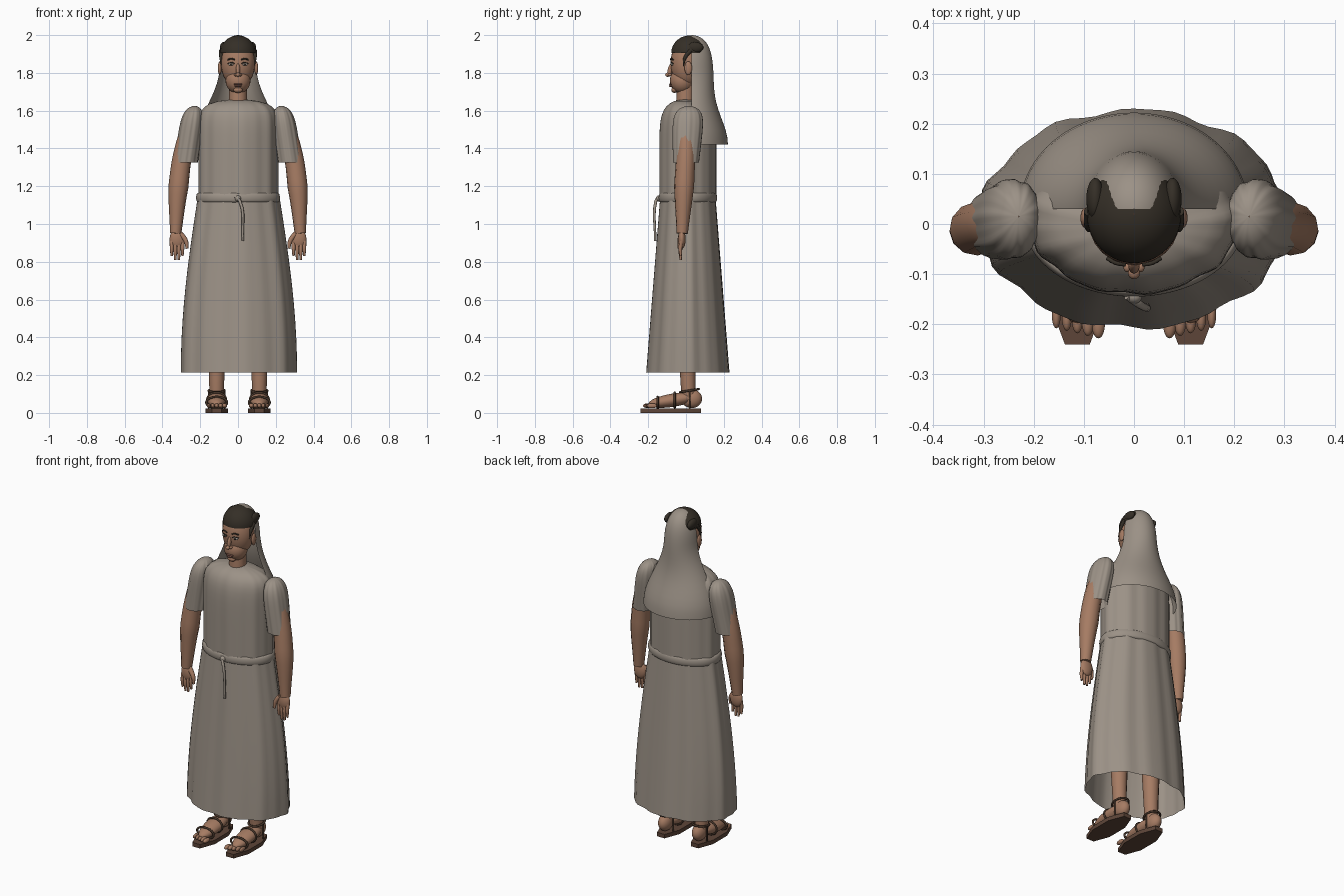
import bpy, bmesh
from math import sin, cos, pi, sqrt
from mathutils import Matrix

if "Cube" in bpy.data.objects:
    bpy.data.objects.remove(bpy.data.objects["Cube"], do_unlink=True)


def material(name, red, green, blue):
    mat = bpy.data.materials.new(name)
    mat.use_nodes = True
    mat.diffuse_color = (red, green, blue, 1)
    mat.node_tree.nodes["Principled BSDF"].inputs["Base Color"].default_value = (red, green, blue, 1)
    return mat


CLOTH = material("linen grey", .33, .285, .24)
SKIN = material("skin tan", .38, .2, .125)
HAIR = material("hair dark", .035, .028, .02)
SOLE = material("sole brown", .11, .06, .04)
STRAP = material("strap brown", .06, .035, .022)
LIPS = material("lip brown", .22, .1, .075)
WHITE = material("eye white", .5, .47, .43)


def finish(name, mesh_builder, mat, sharp_angle=.9):
    mesh = bpy.data.meshes.new(name)
    mesh_builder.to_mesh(mesh)
    mesh_builder.free()
    mesh.materials.append(mat)
    part = bpy.data.objects.new(name, mesh)
    bpy.context.scene.collection.objects.link(part)
    bpy.ops.object.select_all(action="DESELECT")
    part.select_set(True)
    bpy.context.view_layer.objects.active = part
    bpy.ops.object.shade_smooth_by_angle(angle=sharp_angle)


def dome(t, power):
    """Radius factor that stays near one, then closes at t = 1."""
    return sqrt(max(.0001, 1 - t ** power))


def loft(name, shape, mat, pleat=0, side=1, sweep=2 * pi, steps=16, around=72):
    """Stack horizontal ellipses; shape(t) gives x, y, z and the two radii."""
    builder = bmesh.new()
    rows = []
    for i in range(steps + 1):
        x, y, z, wide, deep = shape(sin(pi / 2 * i / steps))
        row = []
        for j in range(around + 1):
            a = sweep * j / around
            ripple = 1 + pleat * (.6 * sin(9 * a + 1) + .4 * sin(16 * a))
            row.append(builder.verts.new((side * (x + wide * ripple * cos(a)), y + deep * ripple * sin(a), z)))
        rows.append(row)
    for low, high in zip(rows, rows[1:]):
        for j in range(around):
            builder.faces.new((low[j], low[j + 1], high[j + 1], high[j]))
    if side < 0:
        bmesh.ops.reverse_faces(builder, faces=builder.faces)
    bmesh.ops.remove_doubles(builder, verts=builder.verts, dist=.00001)
    finish(name, builder, mat)


def ball(name, x, y, z, size, mat, tilt=0):
    builder = bmesh.new()
    bmesh.ops.create_uvsphere(builder, u_segments=24, v_segments=16, radius=1)
    builder.transform(Matrix.Translation((x, y, z)) @ Matrix.Rotation(tilt, 4, "X")
                      @ Matrix.Diagonal((*size, 1)))
    finish(name, builder, mat)


def tube(name, points, radii, mat, side=1, closed=False):
    """Smooth round tube, tapering through the given radii."""
    curve = bpy.data.curves.new(name, "CURVE")
    curve.dimensions = "3D"
    curve.bevel_depth = 1
    curve.resolution_u = 6
    curve.use_fill_caps = True
    spline = curve.splines.new("BEZIER")
    spline.bezier_points.add(len(points) - 1)
    for knot, (x, y, z), radius in zip(spline.bezier_points, points, radii):
        knot.co = (side * x, y, z)
        knot.radius = radius
        knot.handle_left_type = knot.handle_right_type = "AUTO"
    spline.use_cyclic_u = closed
    curve.materials.append(mat)
    bpy.context.scene.collection.objects.link(bpy.data.objects.new(name, curve))


def strap(name, centre, across, along, up, side):
    """Closed leather band around the foot or ankle."""
    x, y, z = centre
    turns = [pi / 6 * i for i in range(12)]
    loop = [(x + across * cos(a), y + along * sin(a), z + up * sin(a)) for a in turns]
    tube(name, loop, [.006] * len(loop), STRAP, side, closed=True)


# Robe: flared pleated skirt, bodice closing over the shoulders, belt
def skirt_shape(t):
    return 0, .01, .215 + .925 * t, .215 + .09 * cos(pi / 2 * t), .218 - .073 * t


def bodice_shape(t):
    return 0, .01 - .015 * t ** 9, 1.14 + .52 * t, .21 * dome(t, 16), .15 * dome(t, 9)


def belt_shape(t):
    swell = .016 * sin(pi * t) ** .3
    return 0, .01, 1.113 + .052 * t, .206 + swell, .139 + swell


loft("skirt", skirt_shape, CLOTH, pleat=.03)
loft("bodice", bodice_shape, CLOTH, pleat=.025)
loft("belt", belt_shape, CLOTH)
ball("belt_knot", 0, -.145, 1.135, (.016, .014, .016), CLOTH)
tube("belt_tail", [(-.015, -.145, 1.145), (.01, -.16, 1.12), (.026, -.163, .91)], [.006, .008, .006], CLOTH)

# Head and face
tube("neck", [(0, -.005, 1.6), (0, 0, 1.76)], [.05, .045], SKIN)
ball("skull", 0, .003, 1.85, (.09, .085, .13), SKIN)
ball("jaw", 0, -.02, 1.76, (.066, .065, .07), SKIN)
ball("chin", 0, -.06, 1.71, (.025, .018, .016), SKIN)
ball("nose_bridge", 0, -.084, 1.815, (.011, .013, .036), SKIN, tilt=-.2)
ball("nose_tip", 0, -.097, 1.79, (.012, .013, .011), SKIN)
ball("upper_lip", 0, -.08, 1.74, (.025, .01, .005), LIPS)
ball("lower_lip", 0, -.08, 1.73, (.02, .01, .006), LIPS)


# Hair cap and the open-fronted veil that spreads over the shoulders
def cap_shape(t):
    return 0, .02, 1.905 + .093 * t, .094 * dome(t, 2), .098 * dome(t, 2)


def veil_shape(t):
    flare = .5 + .5 * cos(pi * min(t / .7, 1))
    crown = dome(t, 8)
    return 0, .03, 1.42 + .58 * t, .1 * crown + .128 * flare, .117 * crown + .075 * flare ** 2


def sleeve_shape(t):
    return .275 - .045 * t, .015 * t, 1.325 + .3 * t, .063 * dome(t, 7), (.068 + .02 * t) * dome(t, 7)


loft("hair_cap", cap_shape, HAIR)
loft("veil", veil_shape, CLOTH, sweep=pi, steps=24)

for side, tag in ((1, "left_"), (-1, "right_")):
    # Eyes, ears and side hair
    ball(tag + "eye", side * .035, -.073, 1.845, (.016, .007, .007), WHITE)
    ball(tag + "iris", side * .035, -.078, 1.845, (.007, .004, .006), HAIR)
    for part, height, thick in (("eyelid", 1.85, .0025), ("eyebrow", 1.87, .004)):
        arc = [(.017, -.081, height), (.035, -.078, height + .005), (.054, -.068, height)]
        tube(tag + part, arc, [thick] * 3, HAIR, side)
    ball(tag + "nostril", side * .013, -.086, 1.79, (.008, .01, .008), SKIN)
    ball(tag + "ear", side * .097, .012, 1.825, (.01, .02, .036), SKIN)
    tube(tag + "sideburn", [(.088, .025, 1.92), (.09, -.005, 1.88), (.086, -.014, 1.835)],
         [.012, .009, .002], HAIR, side)
    ball(tag + "hair_tuft", side * .077, .05, 1.935, (.018, .042, .028), HAIR)

    # Sleeve, arm and hand
    loft(tag + "sleeve", sleeve_shape, CLOTH, pleat=.035, side=side)
    tube(tag + "arm", [(.33, -.02, .95), (.315, -.01, 1.2), (.285, 0, 1.4), (.25, 0, 1.5)],
         [.03, .053, .05, .05], SKIN, side)
    ball(tag + "palm", side * .322, -.022, .92, (.04, .02, .052), SKIN)
    for finger, length in enumerate((.08, .1, .1, .08)):
        x = .294 + .019 * finger
        tube(f"{tag}finger_{finger}", [(x, -.024, .91), (x, -.03, .91 - length / 2), (x, -.028, .91 - length)],
             [.011, .01, .006], SKIN, side)
    tube(tag + "thumb", [(.3, -.026, .945), (.276, -.034, .91), (.27, -.038, .87)],
         [.014, .012, .007], SKIN, side)

    # Leg and foot
    foot_x = .113
    tube(tag + "leg", [(foot_x, .015, .07), (foot_x, .01, .2), (foot_x, .01, .9)],
         [.037, .041, .075], SKIN, side)
    ball(tag + "heel", side * foot_x, .03, .075, (.037, .055, .05), SKIN)
    ball(tag + "forefoot", side * foot_x, -.07, .067, (.05, .13, .035), SKIN, tilt=.16)
    for toe in range(5):
        ball(f"{tag}toe_{toe}", side * (foot_x + .021 * (toe - 2)), -.2 + .005 * toe, .038,
             (.013 - .001 * toe, .028, .013), SKIN)

    # Sandal: eight-sided sole and leather straps
    builder = bmesh.new()
    bmesh.ops.create_cone(builder, cap_ends=True, segments=8, radius1=1, radius2=1, depth=1)
    builder.transform(Matrix.Translation((side * foot_x, -.08, .012)) @ Matrix.Diagonal((.065, .173, .024, 1))
                      @ Matrix.Rotation(pi / 8, 4, "Z"))
    finish(tag + "sole", builder, SOLE, sharp_angle=.5)
    strap(tag + "toe_strap", (foot_x, -.15, .055), .055, 0, .03, side)
    strap(tag + "instep_strap", (foot_x, -.06, .068), .05, 0, .04, side)
    strap(tag + "ankle_strap", (foot_x, .018, .118), .042, .05, .008, side)
    for edge in (-.042, .042):
        tube(tag + "heel_strap", [(foot_x + edge, .02, .02), (foot_x + edge, .02, .12)],
             [.005, .005], STRAP, side)
